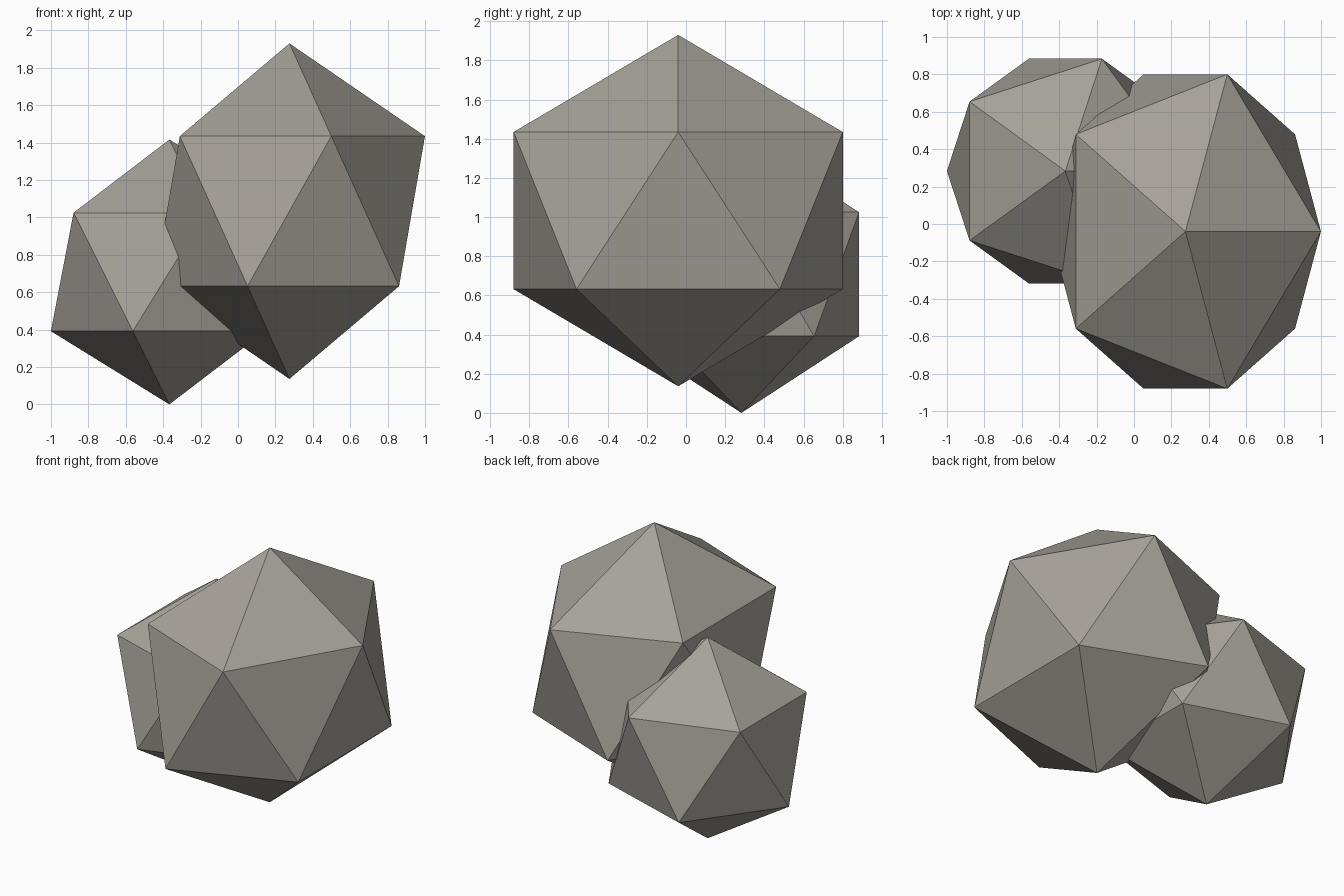
import bpy

if "Cube" in bpy.data.objects:
    bpy.data.objects.remove(bpy.data.objects["Cube"])

# One warm grey stone colour
stone = bpy.data.materials.new("warm grey stone")
stone.diffuse_color = (0.38, 0.36, 0.32, 1.0)
stone.use_nodes = True
stone.node_tree.nodes["Principled BSDF"].inputs["Base Color"].default_value = stone.diffuse_color


def boulder(name, centre, radii):
    """Flat-faced twenty-sided rock, stretched per axis."""
    bpy.ops.mesh.primitive_ico_sphere_add(subdivisions=1, radius=1.0, location=centre)
    rock = bpy.context.object
    rock.name = name
    rock.scale = radii
    bpy.ops.object.transform_apply(location=False, rotation=False, scale=True)
    bpy.ops.object.shade_flat()
    rock.data.materials.append(stone)
    return rock


# Large rock in front, small rock behind on the left
boulder("large_rock", (0.275, -0.04, 1.033), (0.81, 0.988, 0.897))
boulder("small_rock", (-0.367, 0.283, 0.708), (0.708, 0.706, 0.708))
